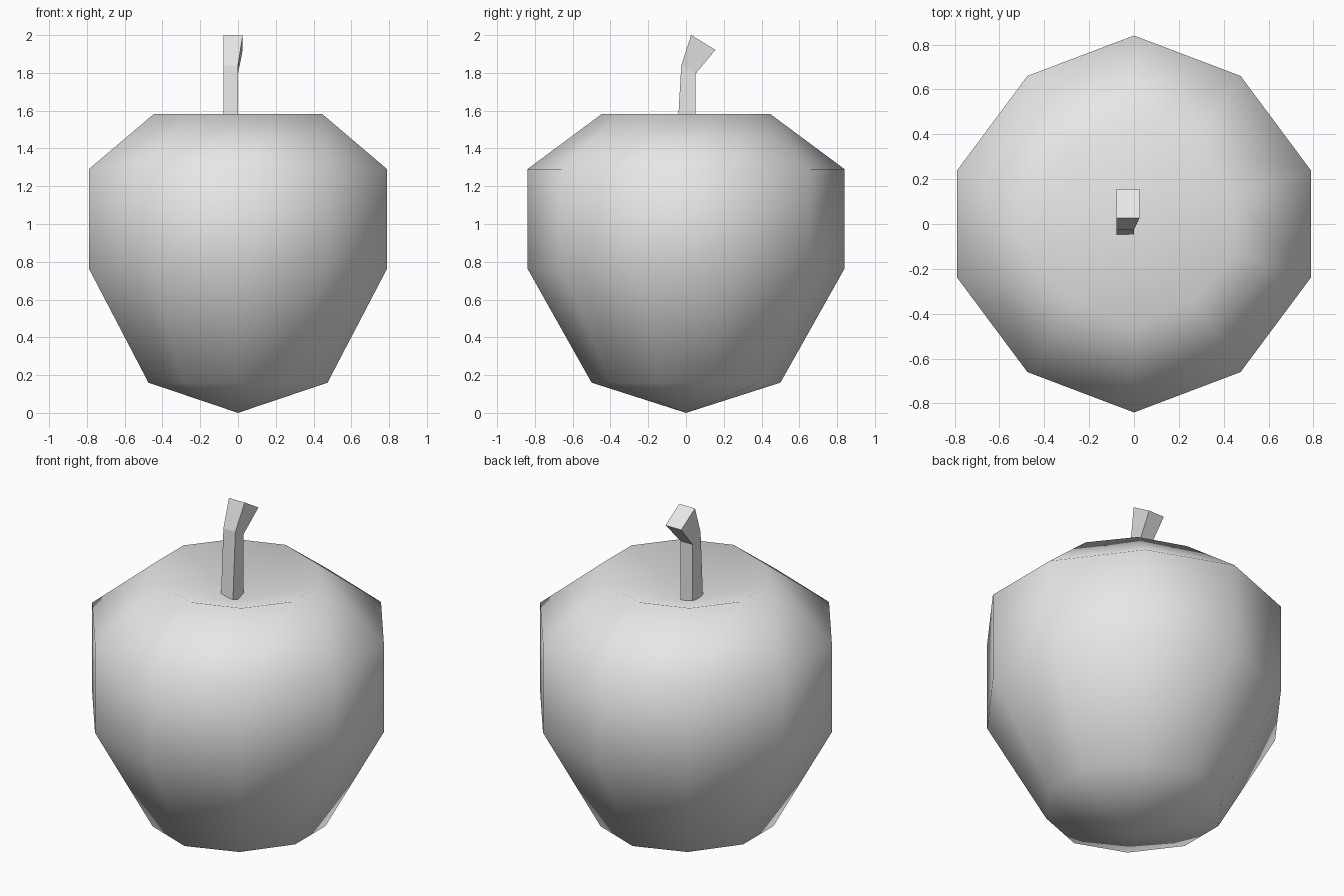
import bpy
import bmesh

cube = bpy.data.objects.get("Cube")
if cube:
    bpy.data.objects.remove(cube, do_unlink=True)

grey = bpy.data.materials.new("plain_grey")
grey.use_nodes = True
colour = (0.8, 0.8, 0.8, 1)
grey.diffuse_color = colour
next(n for n in grey.node_tree.nodes
     if n.type == 'BSDF_PRINCIPLED').inputs["Base Color"].default_value = colour


def loft(name, rings, smooth, bottom=None, top=None):
    """Skin a stack of rings; close each end with a pole or a flat cap."""
    bm = bmesh.new()
    loops = [[bm.verts.new(p) for p in ring] for ring in rings]
    n = len(loops[0])
    for low, high in zip(loops, loops[1:]):
        for i in range(n):
            j = (i + 1) % n
            bm.faces.new((low[i], low[j], high[j], high[i]))
    for loop, pole in ((loops[0], bottom), (loops[-1], top)):
        if pole is None:
            bm.faces.new(loop)
        else:
            tip = bm.verts.new((0, 0, pole))
            for i in range(n):
                bm.faces.new((loop[i], loop[(i + 1) % n], tip))
    bmesh.ops.recalc_face_normals(bm, faces=bm.faces)
    for face in bm.faces:
        face.smooth = smooth
    mesh = bpy.data.meshes.new(name)
    bm.to_mesh(mesh)
    bm.free()
    mesh.materials.append(grey)
    obj = bpy.data.objects.new(name, mesh)
    bpy.context.collection.objects.link(obj)
    return obj


# Fruit body: ten-sided outline, mirrored from one half
half = [(0, -0.84), (0.475, -0.66), (0.79, -0.237),
        (0.79, 0.237), (0.475, 0.66)]
outline = half + [(-x, -y) for x, y in half]
# x scale, y scale, height
levels = [(0.6, 0.595, 0.16), (1, 1, 0.765), (1, 1, 1.29), (0.563, 0.53, 1.583)]
loft("fruit_body",
     [[(x * sx, y * sy, z) for x, y in outline] for sx, sy, z in levels],
     True, bottom=0.0, top=1.43)

# Bent stem: right x, then front and back points (y, z) of each section
sections = [(0, (-0.05, 1.4), (0.05, 1.4)),
            (0, (-0.025, 1.84), (0.05, 1.795)),
            (0.025, (0.027, 2.0), (0.156, 1.922))]
left = -0.078
loft("stem",
     [[(left, *f), (x, *f), (x, *b), (left, *b)] for x, f, b in sections],
     False)
